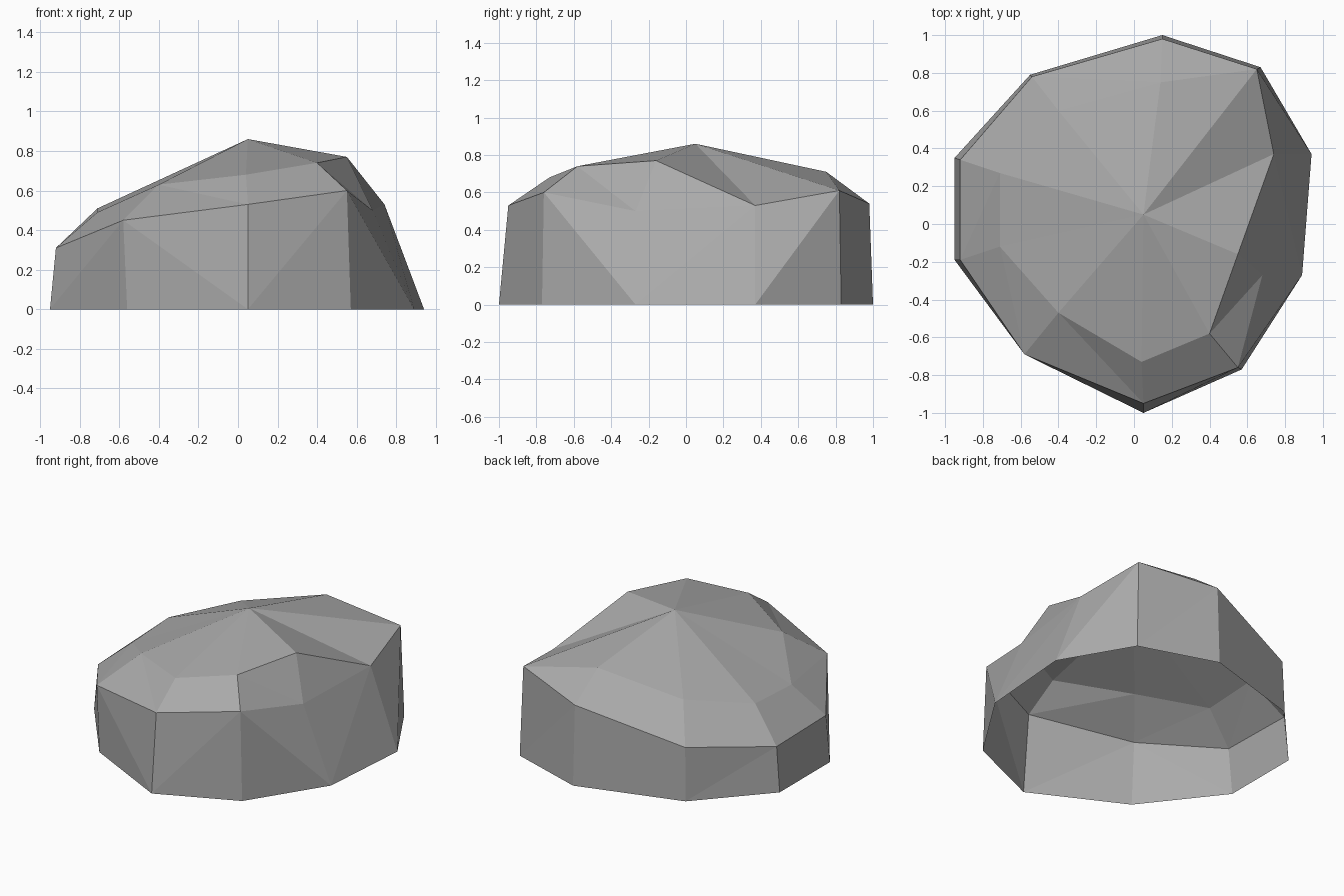
import bpy
import bmesh

cube = bpy.data.objects.get("Cube")
if cube:
    bpy.data.objects.remove(cube, do_unlink=True)

# Stone material
stone = bpy.data.materials.new("stone_grey")
stone.use_nodes = True
grey = (0.4, 0.4, 0.4, 1)
stone.diffuse_color = grey
stone.node_tree.nodes["Principled BSDF"].inputs["Base Color"].default_value = grey

# Contours of the boulder, clockwise from the back; None merges with the rim
BASE = [(.15, 1), (.67, .83), (.94, .37), (.89, -.27), (.57, -.77),
        (.05, -1), (-.56, -.69), (-.95, -.19), (-.95, .35), (-.55, .79)]
RIM = [(.15, .98, .54), (.65, .82, .61), (.74, .37, .53), (.68, -.27, .5),
       (.55, -.76, .6), (.05, -.95, .53), (-.58, -.69, .45),
       (-.92, -.19, .31), (-.92, .34, .3), (-.54, .78, .36)]
CROWN = [(.14, .75, .71), None, None, (.55, -.16, .77), (.4, -.58, .74),
         (.04, -.73, .68), (-.4, -.47, .63), (-.71, -.12, .49),
         (-.71, .27, .51), (-.4, .6, .58)]
PEAK = (.05, .05, .86)

bm = bmesh.new()


def facet(*corners):
    """Add a face, dropping merged corners."""
    unique = list(dict.fromkeys(corners))
    if len(unique) > 2:
        bm.faces.new(unique)


def band(lower, upper, forward):
    """Join two contours with triangles; forward lists the flipped diagonals."""
    count = len(lower)
    for i in range(count):
        j = (i + 1) % count
        if i in forward:
            facet(lower[i], lower[j], upper[i])
            facet(lower[j], upper[j], upper[i])
        else:
            facet(lower[i], lower[j], upper[j])
            facet(lower[i], upper[j], upper[i])


base = [bm.verts.new((x, y, 0)) for x, y in BASE]
rim = [bm.verts.new(p) for p in RIM]
crown = [bm.verts.new(p) if p else r for p, r in zip(CROWN, rim)]
peak = bm.verts.new(PEAK)

# Side walls, sloping shoulder and top fan; the underside stays open
band(base, rim, {0, 1, 2, 4, 6, 8})
band(rim, crown, {0, 4, 8})
for a, b in zip(crown, crown[1:] + crown[:1]):
    facet(a, b, peak)

bmesh.ops.recalc_face_normals(bm, faces=bm.faces)
top = max(bm.faces, key=lambda f: f.calc_center_median().z)
if top.normal.z < 0:
    bmesh.ops.reverse_faces(bm, faces=bm.faces)

mesh = bpy.data.meshes.new("boulder")
bm.to_mesh(mesh)
bm.free()
mesh.materials.append(stone)
bpy.context.collection.objects.link(bpy.data.objects.new("boulder", mesh))
